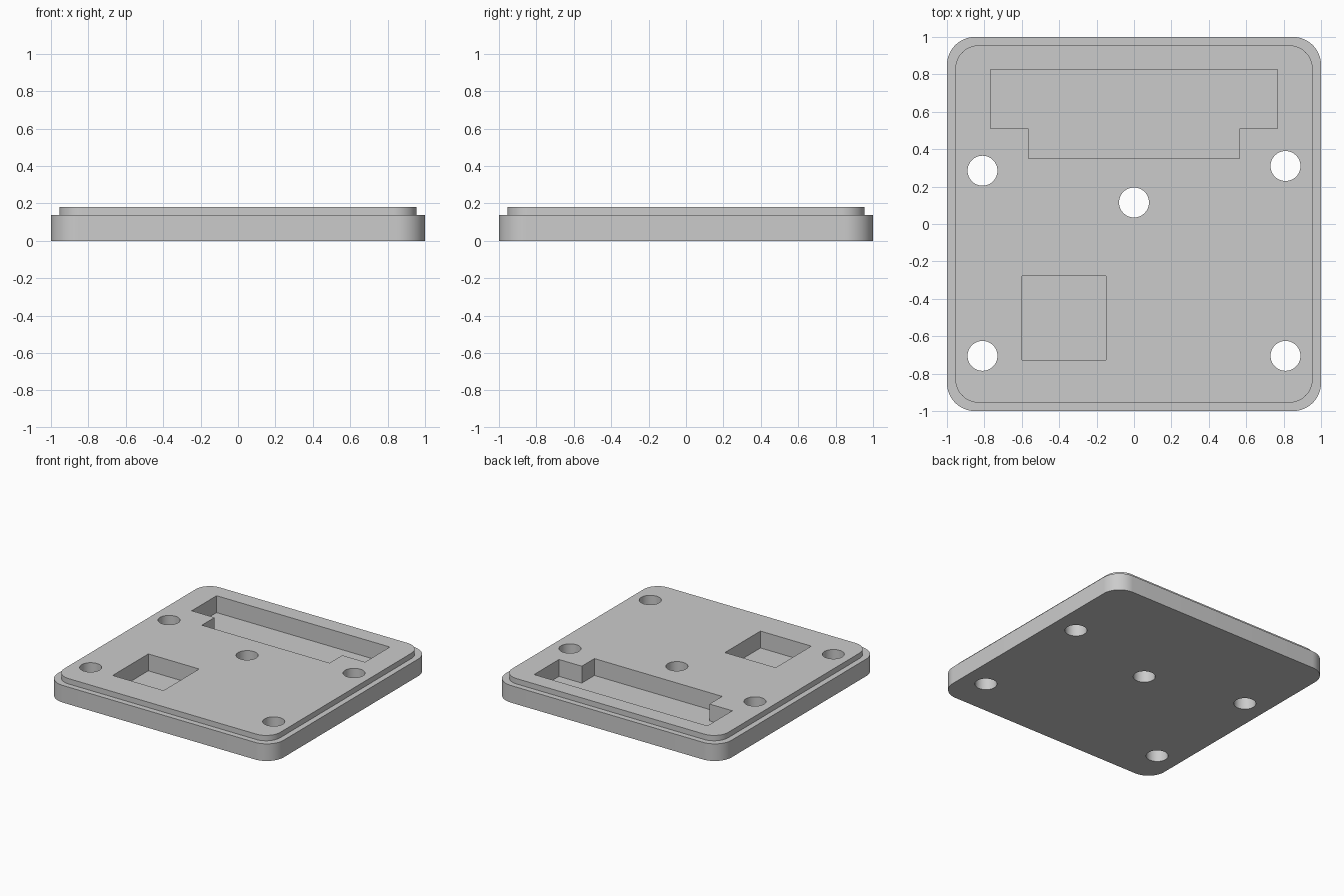
import bpy
import bmesh
import math

if "Cube" in bpy.data.objects:
    bpy.data.objects.remove(bpy.data.objects["Cube"], do_unlink=True)

BASE_TOP, TOP, FLOOR = 0.137, 0.18, 0.045

grey = bpy.data.materials.new("plain grey")
grey.use_nodes = True
colour = (0.6, 0.6, 0.6, 1)
grey.diffuse_color = colour
grey.node_tree.nodes["Principled BSDF"].inputs["Base Color"].default_value = colour


def rounded_square(half, radius, steps=16):
    """Outline of a square with rounded corners, anticlockwise."""
    points = []
    for corner, (sx, sy) in enumerate([(1, 1), (-1, 1), (-1, -1), (1, -1)]):
        for i in range(steps + 1):
            a = math.pi / 2 * (corner + i / steps)
            points.append((sx * (half - radius) + radius * math.cos(a),
                           sy * (half - radius) + radius * math.sin(a)))
    return points


def circle(x, y, radius, sides=48):
    angles = [2 * math.pi * i / sides for i in range(sides)]
    return [(x + radius * math.cos(a), y + radius * math.sin(a)) for a in angles]


def loft(name, sections):
    """Closed solid through matching outlines, each given with its height."""
    bm = bmesh.new()
    rings = [[bm.verts.new((x, y, z)) for x, y in outline] for outline, z in sections]
    for low, high in zip(rings, rings[1:]):
        for i in range(len(low)):
            j = (i + 1) % len(low)
            bm.faces.new((low[i], low[j], high[j], high[i]))
    bm.faces.new(rings[0][::-1])
    bm.faces.new(rings[-1])
    bmesh.ops.recalc_face_normals(bm, faces=bm.faces)
    mesh = bpy.data.meshes.new(name)
    bm.to_mesh(mesh)
    bm.free()
    mesh.materials.append(grey)
    obj = bpy.data.objects.new(name, mesh)
    bpy.context.collection.objects.link(obj)
    return obj


# Plate with a stepped lip around the top
outer = rounded_square(1.0, 0.15)
inner = rounded_square(0.955, 0.125)
plate = loft("cover_plate", [(outer, 0), (outer, BASE_TOP), (inner, BASE_TOP), (inner, TOP)])
bpy.context.view_layer.objects.active = plate
plate.select_set(True)


def cut(name, outline, bottom):
    """Cut an outline from above down to the given height."""
    cutter = loft(name, [(outline, bottom), (outline, TOP + 0.1)])
    cutter.hide_render = True
    mod = plate.modifiers.new(name, "BOOLEAN")
    mod.operation = "DIFFERENCE"
    mod.solver = "EXACT"
    mod.object = cutter
    bpy.ops.object.modifier_apply(modifier=mod.name)
    bpy.data.objects.remove(cutter, do_unlink=True)


# Through holes
for x, y in [(-0.81, 0.285), (0.81, 0.31), (0, 0.115), (-0.81, -0.705), (0.81, -0.705)]:
    cut("screw_hole", circle(x, y, 0.08), -0.1)

# Stepped wide pocket and square pocket
cut("wide_pocket", [(-0.565, 0.35), (0.565, 0.35), (0.565, 0.51), (0.767, 0.51),
                    (0.767, 0.825), (-0.767, 0.825), (-0.767, 0.51), (-0.565, 0.51)], FLOOR)
cut("square_pocket", [(-0.6, -0.727), (-0.15, -0.727), (-0.15, -0.277), (-0.6, -0.277)], FLOOR)

bpy.ops.object.shade_smooth_by_angle(angle=math.radians(30))
